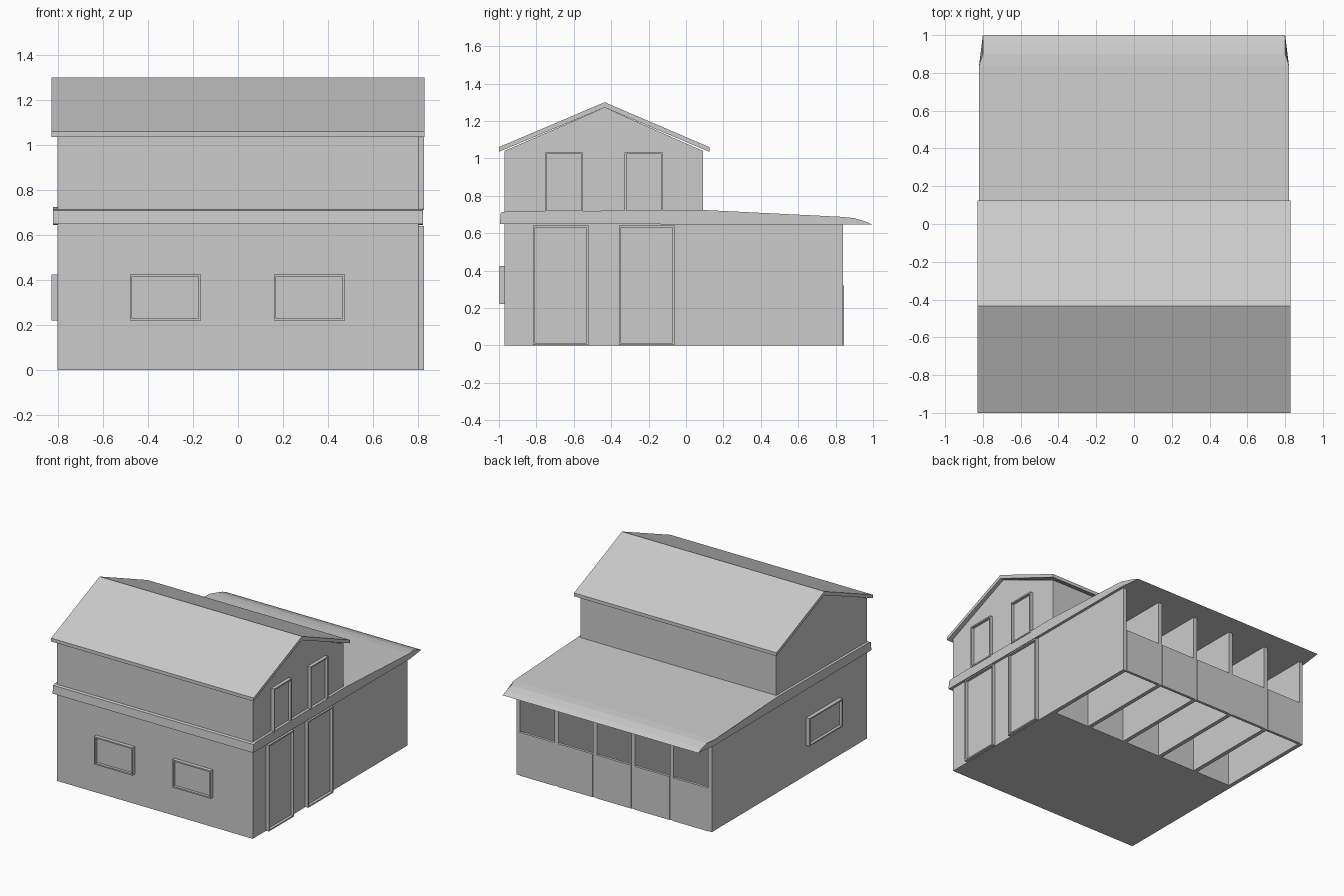
import bpy, bmesh
from mathutils import Matrix

if "Cube" in bpy.data.objects:
    bpy.data.objects.remove(bpy.data.objects["Cube"])


def make(name, bm):
    bmesh.ops.recalc_face_normals(bm, faces=bm.faces)
    me = bpy.data.meshes.new(name)
    bm.to_mesh(me)
    bm.free()
    ob = bpy.data.objects.new(name, me)
    bpy.context.collection.objects.link(ob)
    return ob


def box(name, x, y, z):
    bm = bmesh.new()
    bmesh.ops.create_cube(bm, size=1)
    for v in bm.verts:
        for i, (a, b) in enumerate((x, y, z)):
            v.co[i] = a if v.co[i] < 0 else b
    return make(name, bm)


def prism(name, profile, half):
    """Extrude a (y, z) profile along x; half gives each side's half width."""
    bm = bmesh.new()
    f = bm.faces.new([bm.verts.new((-half, y, z)) for y, z in profile])
    r = bmesh.ops.extrude_face_region(bm, geom=[f])
    for v in r["geom"]:
        if isinstance(v, bmesh.types.BMVert):
            v.co.x = half
    return make(name, bm)


def framed(name, width, height, place, depth=0.028, rim=0.014, recess=0.02):
    """Raised frame with a sunken pane, built facing +z then placed on a wall."""
    bm = bmesh.new()
    w = width / 2
    f = bm.faces.new([bm.verts.new(p) for p in
                      ((-w, 0, 0), (w, 0, 0), (w, height, 0), (-w, height, 0))])
    r = bmesh.ops.extrude_face_region(bm, geom=[f])
    top = next(g for g in r["geom"] if isinstance(g, bmesh.types.BMFace))
    for v in top.verts:
        v.co.z = depth
    bmesh.ops.inset_region(bm, faces=[top], thickness=rim)
    r = bmesh.ops.extrude_face_region(bm, geom=[top])
    bmesh.ops.delete(bm, geom=[top], context='FACES')
    for v in r["geom"]:
        if isinstance(v, bmesh.types.BMVert):
            v.co.z -= recess
    bm.transform(place)
    return make(name, bm)


def on_wall(side, along, z):
    # columns: width direction, up, outward normal, position
    u, n, p = {
        "front": ((1, 0, 0), (0, -1, 0), (along, -0.97, z)),
        "right": ((0, 1, 0), (1, 0, 0), (0.8, along, z)),
        "left": ((0, -1, 0), (-1, 0, 0), (-0.8, along, z)),
    }[side]
    return Matrix(((u[0], 0, n[0], p[0]), (u[1], 0, n[1], p[1]),
                   (u[2], 1, n[2], p[2]), (0, 0, 0, 1)))


# Main walls, lower and upper storey with gable
box("lower_storey", (-0.8, 0.8), (-0.97, 0.09), (0, 0.65))
prism("upper_storey", [(-0.97, 0.7), (0.09, 0.7), (0.09, 1.04),
                       (-0.435, 1.272), (-0.97, 1.04)], 0.8)

# Gable roof, a folded slab
prism("gable_roof", [(-1.0, 1.035), (-1.0, 1.06), (-0.435, 1.30), (0.125, 1.06),
                     (0.125, 1.035), (-0.435, 1.272)], 0.828)

# Band and lean-to roof, narrowing at the back eave
roof = prism("lean_to_roof", [(-0.995, 0.65), (-0.99, 0.71), (-0.96, 0.716),
                              (0.09, 0.724), (0.84, 0.687), (0.90, 0.68), (0.96, 0.662),
                              (1.0, 0.645), (0.84, 0.645)], 0.82)
for v in roof.data.vertices:
    if v.co.y > 0.88:
        v.co.x *= 0.8 / 0.82

# Five open-bottomed stalls with half doors along the back
pitch = 1.6 / 5
t = 0.03
for i in range(6):
    x = -0.8 + i * (1.6 - t) / 5
    box("stall_wall", (x, x + t), (0.085, 0.84), (0, 0.65))
    if i < 5:
        box("stall_half_door", (x + t, x + (1.6 - t) / 5), (0.825, 0.845), (0, 0.32))

# Windows and doors
for x in (-0.322, 0.317):
    framed("front_window", 0.315, 0.205, on_wall("front", x, 0.22))
framed("left_window", 0.39, 0.205, on_wall("left", -0.455, 0.22))
for y in (-0.67, -0.21):
    framed("right_door", 0.295, 0.638, on_wall("right", y, 0.002), depth=0.025)
for y in (-0.652, -0.225):
    framed("upper_window", 0.205, 0.32, on_wall("right", y, 0.712), depth=0.025)
